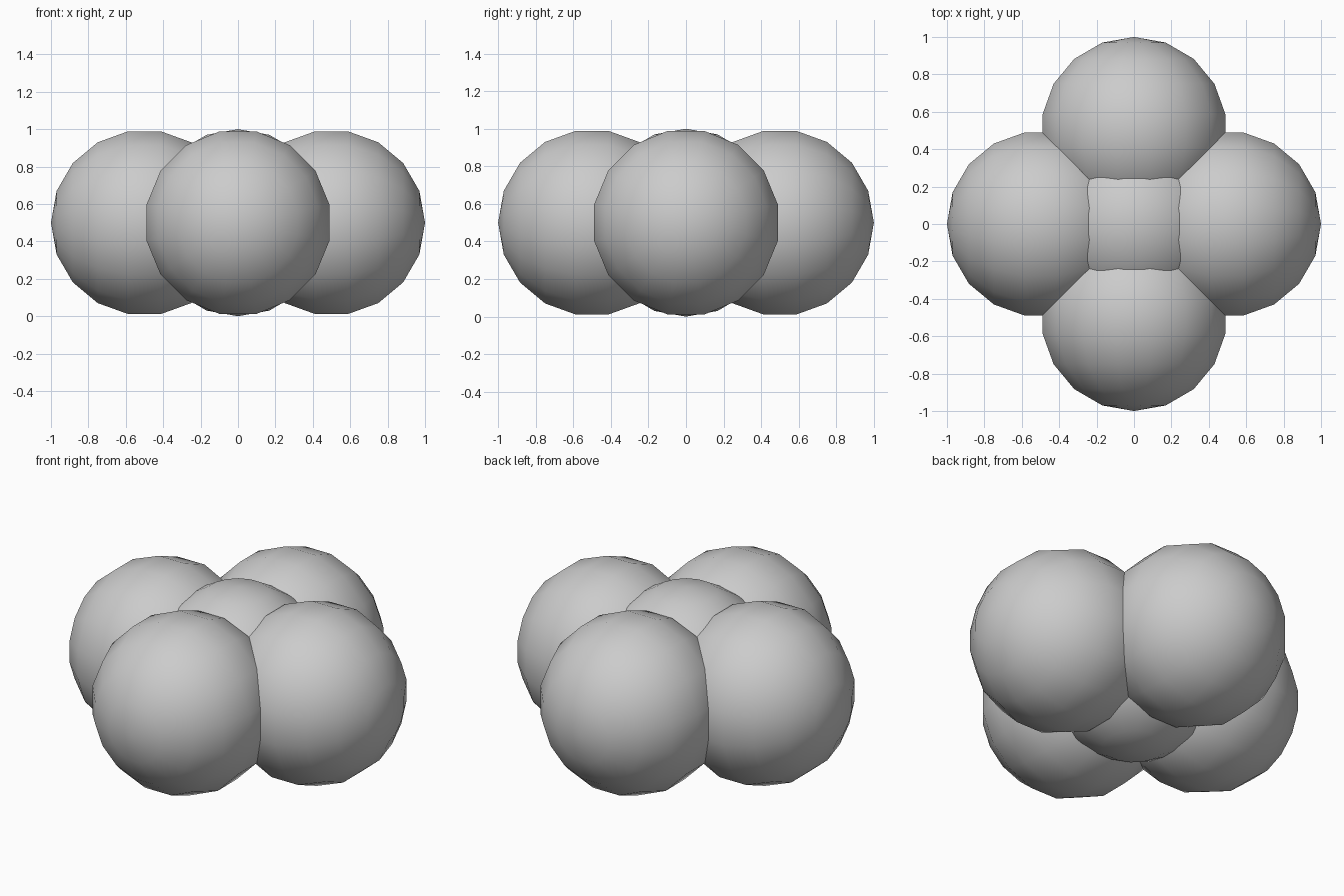
import bpy
import math
from mathutils import Matrix

if "Cube" in bpy.data.objects:
    bpy.data.objects.remove(bpy.data.objects["Cube"])


def ball(name, spot, turn, wide=1.012):
    """Low-poly smooth ball; the pole points along local z before turning."""
    bpy.ops.mesh.primitive_uv_sphere_add(segments=16, ring_count=9, radius=0.5)
    ob = bpy.context.object
    ob.name = name
    # half-step spin gives the flat-sided outline, then aim the pole outward
    spin = Matrix.Rotation(math.pi / 16, 4, 'Z')
    widen = Matrix.Diagonal((wide, wide, 1, 1))
    ob.data.transform(turn @ widen @ spin)
    ob.location = (*spot, 0.5)
    bpy.ops.object.shade_smooth()
    return ob


# Central ball
ball("center_ball", (0, 0), Matrix.Identity(4), 1.0)

# Four balls around it, poles pointing outward
tip = Matrix.Rotation(math.pi / 2, 4, 'Y')
for i, name in enumerate(("right_ball", "back_ball", "left_ball", "front_ball")):
    a = i * math.pi / 2
    ball(name, (0.5 * math.cos(a), 0.5 * math.sin(a)),
         Matrix.Rotation(a, 4, 'Z') @ tip)
